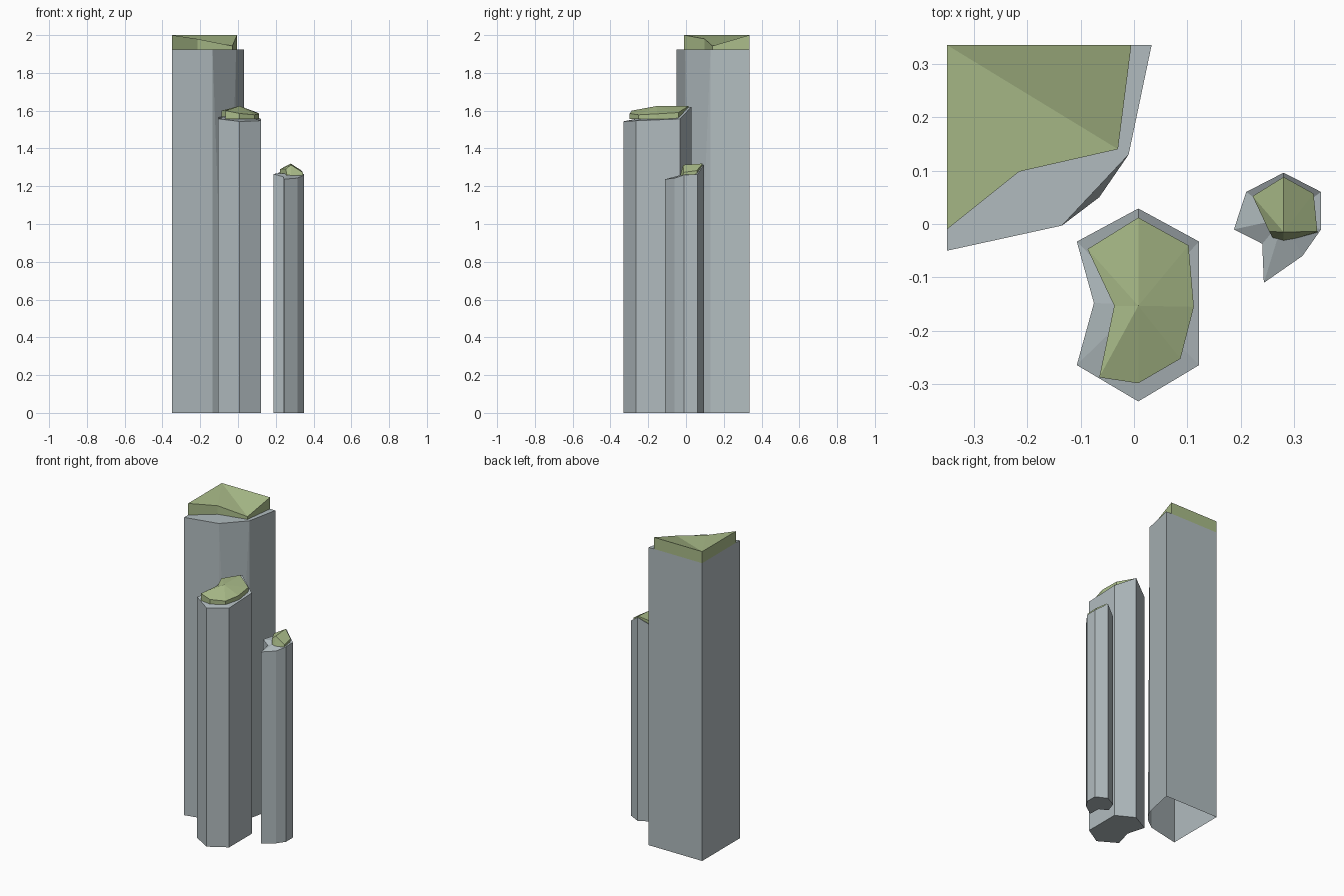
import bpy
import bmesh


def material(name, color):
    mat = bpy.data.materials.new(name)
    mat.diffuse_color = color
    return mat


STONE = material("stone", (0.44, 0.50, 0.52, 1))
MOSS = material("moss", (0.40, 0.50, 0.25, 1))


def column(name, rim, mat, base=None, base_z=0.0, centre=None, closed=False):
    """Faceted column: counter-clockwise rim (x, y, z), straight down to its base.
    The top fans from the centre point, or from the first rim point."""
    base = base or [(x, y) for x, y, z in rim]
    bm = bmesh.new()
    top = [bm.verts.new(p) for p in rim]
    low = [bm.verts.new((x, y, base_z)) for x, y in base]
    n = len(rim)
    for i in range(n):
        j = (i + 1) % n
        bm.faces.new((low[i], low[j], top[j]))
        bm.faces.new((low[i], top[j], top[i]))
    if centre:
        c = bm.verts.new(centre)
        for i in range(n):
            bm.faces.new((c, top[i], top[(i + 1) % n]))
    else:
        for i in range(1, n - 1):
            bm.faces.new((top[0], top[i], top[i + 1]))
    if closed:
        bm.faces.new(low[::-1])
    bmesh.ops.remove_doubles(bm, verts=bm.verts, dist=0.0002)
    mesh = bpy.data.meshes.new(name)
    bm.to_mesh(mesh)
    bm.free()
    mesh.materials.append(mat)
    obj = bpy.data.objects.new(name, mesh)
    bpy.context.collection.objects.link(obj)
    return obj


# Tall pillar, open below; the chamfered corner bulges towards the ground
H = 1.925
column("tall_pillar",
       [(-0.35, 0.335, H), (-0.35, -0.05, H), (-0.135, -0.003, H),
        (-0.135, -0.003, H), (-0.01, 0.13, H), (0.033, 0.335, H)],
       STONE,
       base=[(-0.35, 0.335), (-0.35, -0.05), (-0.135, -0.003),
             (-0.065, 0.05), (-0.01, 0.13), (0.033, 0.335)])
column("tall_moss",
       [(-0.35, 0.335, 2.0), (-0.35, -0.01, 2.0), (-0.215, 0.098, 1.98),
        (-0.03, 0.14, 1.943), (-0.005, 0.335, 2.0)],
       MOSS, base_z=H)

# Middle pillar
column("middle_pillar",
       [(0.008, -0.332, 1.543), (0.122, -0.264, 1.547), (0.122, -0.033, 1.556),
        (0.008, 0.029, 1.62), (-0.107, -0.033, 1.563), (-0.075, -0.148, 1.57),
        (-0.107, -0.264, 1.557)],
       STONE, centre=(0.008, -0.15, 1.578), closed=True)
column("middle_moss",
       [(0.008, -0.298, 1.585), (0.087, -0.252, 1.578), (0.112, -0.155, 1.583),
        (0.102, -0.04, 1.59), (0.008, 0.012, 1.624), (-0.087, -0.047, 1.60),
        (-0.037, -0.153, 1.608), (-0.065, -0.287, 1.60)],
       MOSS, base_z=1.555, centre=(0.008, -0.153, 1.625))

# Short pillar
column("short_pillar",
       [(0.243, -0.11, 1.237), (0.315, -0.06, 1.243), (0.35, -0.01, 1.26),
        (0.35, 0.06, 1.262), (0.28, 0.096, 1.315), (0.21, 0.06, 1.268),
        (0.187, -0.01, 1.265), (0.24, -0.037, 1.25)],
       STONE, centre=(0.28, 0.01, 1.27), closed=True)
column("short_moss",
       [(0.28, -0.015, 1.313), (0.343, -0.014, 1.273), (0.336, 0.057, 1.283),
        (0.28, 0.088, 1.32), (0.222, 0.052, 1.29), (0.253, -0.014, 1.29)],
       MOSS, base_z=1.245,
       base=[(0.28, -0.034), (0.343, -0.017), (0.336, 0.057),
             (0.28, 0.088), (0.222, 0.052), (0.262, -0.03)])
